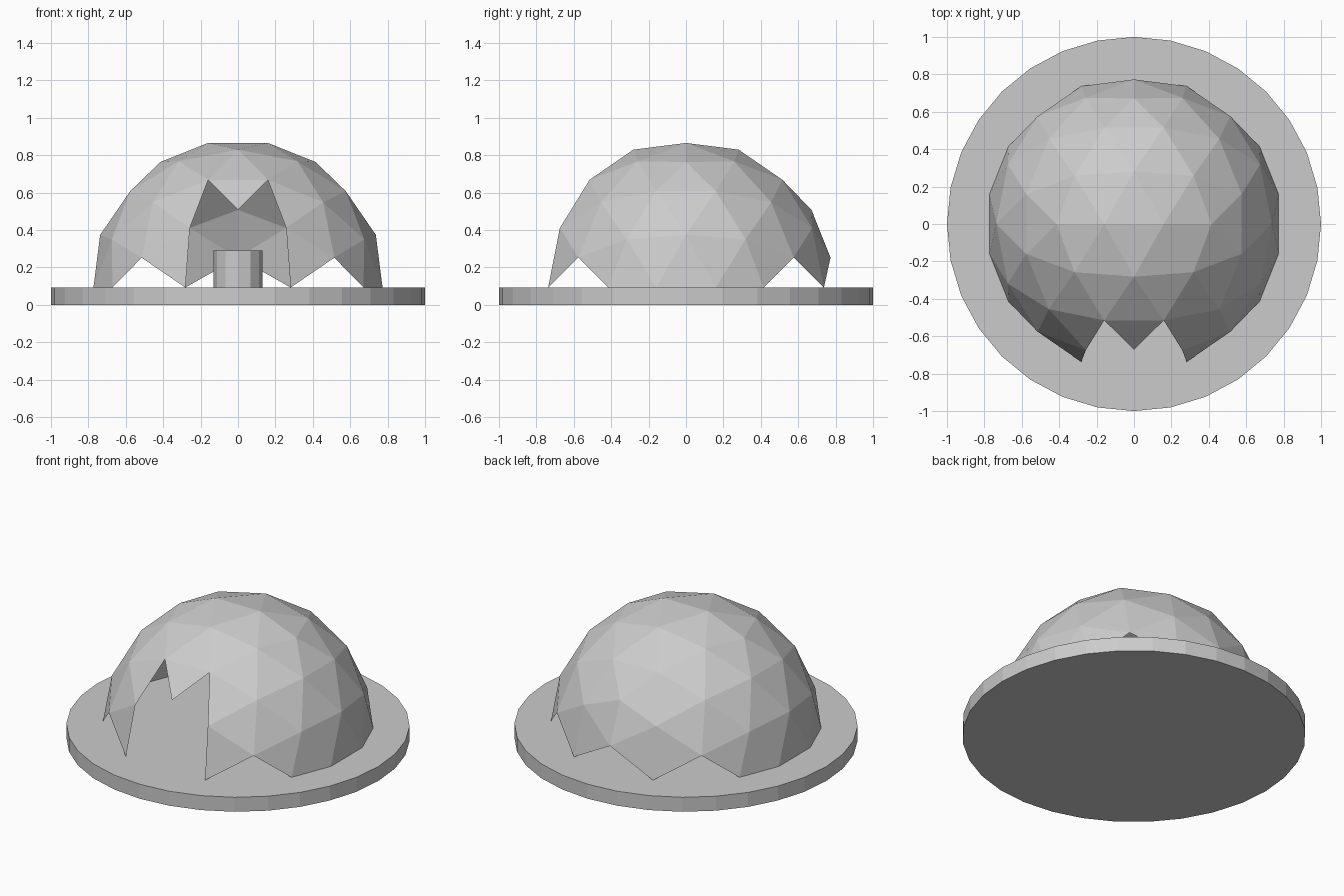
import bpy
import bmesh
from mathutils import Vector

cube = bpy.data.objects.get("Cube")
if cube:
    bpy.data.objects.remove(cube, do_unlink=True)

BASE_HEIGHT = 0.093
DOME_RADIUS = 0.789
GOLDEN = (1 + 5 ** 0.5) / 2

grey = bpy.data.materials.new("plain_grey")
grey.use_nodes = True
colour = (0.6, 0.6, 0.6, 1)
grey.diffuse_color = colour
grey.node_tree.nodes["Principled BSDF"].inputs["Base Color"].default_value = colour


def add_object(name, bm, z):
    mesh = bpy.data.meshes.new(name)
    bm.to_mesh(mesh)
    bm.free()
    mesh.materials.append(grey)
    obj = bpy.data.objects.new(name, mesh)
    obj.location.z = z
    bpy.context.collection.objects.link(obj)
    return obj


def add_cylinder(name, radius, z_low, z_high, sides):
    bm = bmesh.new()
    bmesh.ops.create_cone(bm, cap_ends=True, segments=sides, radius1=radius,
                          radius2=radius, depth=z_high - z_low)
    return add_object(name, bm, (z_low + z_high) / 2)


# Round base slab and the short post inside the dome
add_cylinder("base_disc", 1, 0, BASE_HEIGHT, 32)
add_cylinder("centre_post", 0.131, BASE_HEIGHT, 0.29, 12)

# Icosahedron with an edge on top, each edge split in three
bm = bmesh.new()
for a in (-1, 1):
    for b in (-GOLDEN, GOLDEN):
        for corner in ((a, 0, b), (b, a, 0), (0, b, a)):
            bm.verts.new(corner)
bmesh.ops.convex_hull(bm, input=bm.verts[:])
bmesh.ops.subdivide_edges(bm, edges=bm.edges[:], cuts=2, use_grid_fill=True)
for vert in bm.verts:
    vert.co = vert.co.normalized() * DOME_RADIUS
bmesh.ops.recalc_face_normals(bm, faces=bm.faces[:])


# Keep whole panels above the base and leave out the doorway panels
def is_removed(face):
    centre = face.calc_center_median()
    below = min(v.co.z for v in face.verts) < -0.01
    doorway = centre.y < 0 and abs(centre.x) < 0.23 and centre.z < 0.47
    return below or doorway


bmesh.ops.delete(bm, geom=[f for f in bm.faces if is_removed(f)], context="FACES")
add_object("dome_shell", bm, BASE_HEIGHT)
